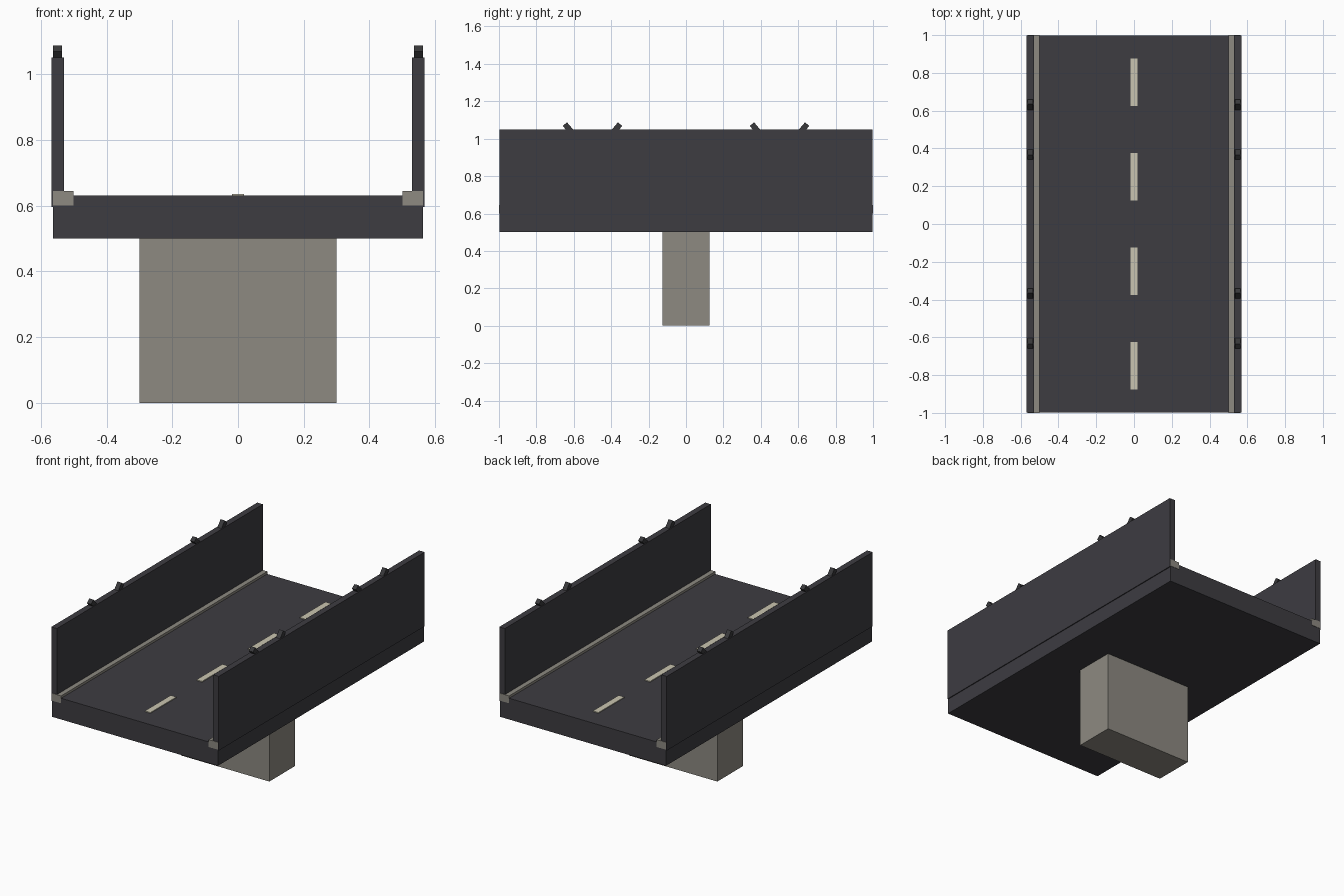
import bpy
import math

cube = bpy.data.objects.get("Cube")
if cube:
    bpy.data.objects.remove(cube, do_unlink=True)


def material(name, rgb):
    mat = bpy.data.materials.new(name)
    mat.use_nodes = True
    mat.diffuse_color = (*rgb, 1)
    mat.node_tree.nodes["Principled BSDF"].inputs["Base Color"].default_value = (*rgb, 1)
    return mat


asphalt = material("dark asphalt", (0.047, 0.045, 0.053))
concrete = material("grey concrete", (0.266, 0.252, 0.22))
paint = material("cream paint", (0.59, 0.56, 0.44))
metal = material("dark metal", (0.04, 0.04, 0.043))


def box(name, centre, size, mat, tilt=0):
    bpy.ops.mesh.primitive_cube_add(size=1, location=centre, rotation=(tilt, 0, 0))
    obj = bpy.context.object
    obj.name = name
    obj.scale = size
    obj.data.materials.append(mat)
    return obj


# Support pier and road deck
box("pier", (0, 0, 0.25), (0.6, 0.25, 0.5), concrete)
box("deck", (0, 0, 0.565), (1.125, 1.996, 0.13), asphalt)

# Dashed centre line
for y in (-0.75, -0.25, 0.25, 0.75):
    box("lane_dash", (0, y, 0.631), (0.038, 0.25, 0.008), paint)

for side, label in ((1, "left"), (-1, "right")):
    # Kerb and tall side wall
    box(label + "_kerb", (side * 0.532, 0, 0.6225), (0.062, 2, 0.045), concrete)
    box(label + "_wall", (side * 0.549, 0, 0.8225), (0.038, 1.996, 0.455), asphalt)
    # Pairs of brace ends spreading out of the wall top
    for middle in (-0.5, 0.5):
        for lean in (-1, 1):
            tilt = math.radians(40)
            length = 0.08
            y = middle + lean * (0.1475 - math.sin(tilt) * length / 2)
            z = 1.078 - math.cos(tilt) * length / 2
            box(label + "_brace_end", (side * 0.549, y, z),
                (0.028, 0.03, length), metal, -lean * tilt)
